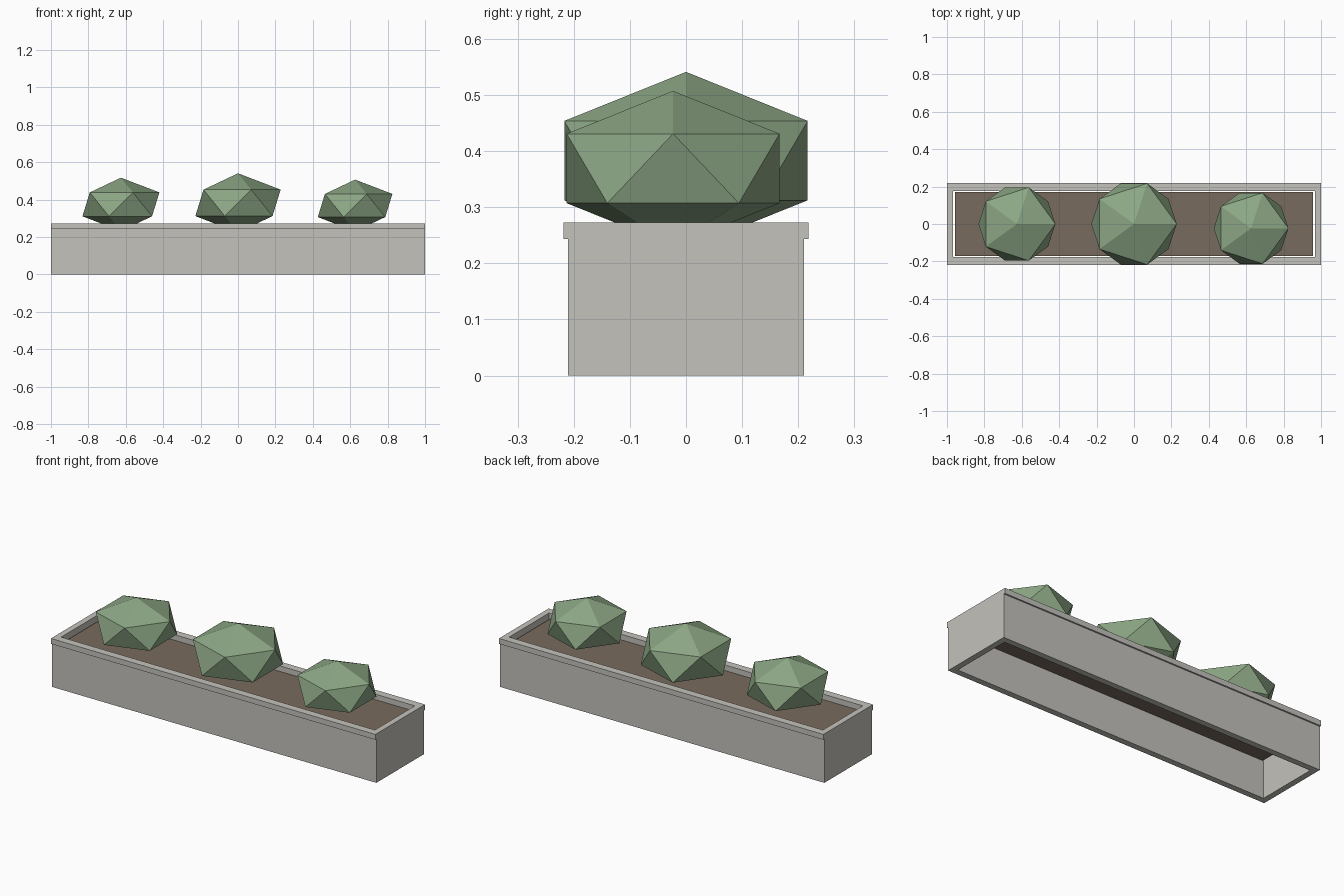
import bpy, bmesh

if "Cube" in bpy.data.objects:
    bpy.data.objects.remove(bpy.data.objects["Cube"])


def material(name, rgb):
    m = bpy.data.materials.new(name)
    m.diffuse_color = (*rgb, 1)
    m.use_nodes = True
    m.node_tree.nodes["Principled BSDF"].inputs["Base Color"].default_value = m.diffuse_color
    return m


concrete = material("concrete", (0.55, 0.54, 0.50))
soil_brown = material("soil brown", (0.19, 0.145, 0.112))
leaf_green = material("leaf green", (0.265, 0.385, 0.235))


def finish(bm, name, mat):
    bmesh.ops.recalc_face_normals(bm, faces=bm.faces)
    me = bpy.data.meshes.new(name)
    bm.to_mesh(me)
    bm.free()
    me.materials.append(mat)
    ob = bpy.data.objects.new(name, me)
    bpy.context.collection.objects.link(ob)
    return ob


def frame(name, outer, inner, z0, z1, mat):
    """Rectangular ring with open top and bottom; outer/inner are half sizes."""
    bm = bmesh.new()
    corners = [(-1, -1), (1, -1), (1, 1), (-1, 1)]
    loops = [[bm.verts.new((sx * h[0], sy * h[1], z)) for sx, sy in corners]
             for h, z in ((outer, z0), (outer, z1), (inner, z1), (inner, z0))]
    for a in range(4):
        la, lb = loops[a], loops[(a + 1) % 4]
        for i in range(4):
            j = (i + 1) % 4
            bm.faces.new((la[i], la[j], lb[j], lb[i]))
    return finish(bm, name, mat)


def block(name, half, z0, z1, mat):
    bm = bmesh.new()
    bmesh.ops.create_cube(bm, size=2)
    for v in bm.verts:
        v.co = (v.co.x * half[0], v.co.y * half[1], z1 if v.co.z > 0 else z0)
    return finish(bm, name, mat)


def bush(name, x, y, z, r):
    """Squashed low-poly icosahedron."""
    bm = bmesh.new()
    bmesh.ops.create_icosphere(bm, subdivisions=1, radius=r)
    for v in bm.verts:
        v.co = (v.co.x + x, v.co.y + y, v.co.z * 0.62 + z)
    return finish(bm, name, leaf_green)


# Planter trough: open-bottomed walls with a rim overhanging front and back
frame("planter_walls", (1.0, 0.21), (0.967, 0.176), 0.0, 0.243, concrete)
frame("planter_rim", (1.0, 0.2185), (0.967, 0.176), 0.243, 0.273, concrete)

# Soil slab with a narrow gap to the walls
block("soil", (0.957, 0.171), 0.205, 0.245, soil_brown)

# Three shrubs
bush("bush_left", -0.626, 0.0, 0.375, 0.230)
bush("bush_middle", 0.0, 0.0, 0.383, 0.255)
bush("bush_right", 0.626, -0.023, 0.369, 0.223)
